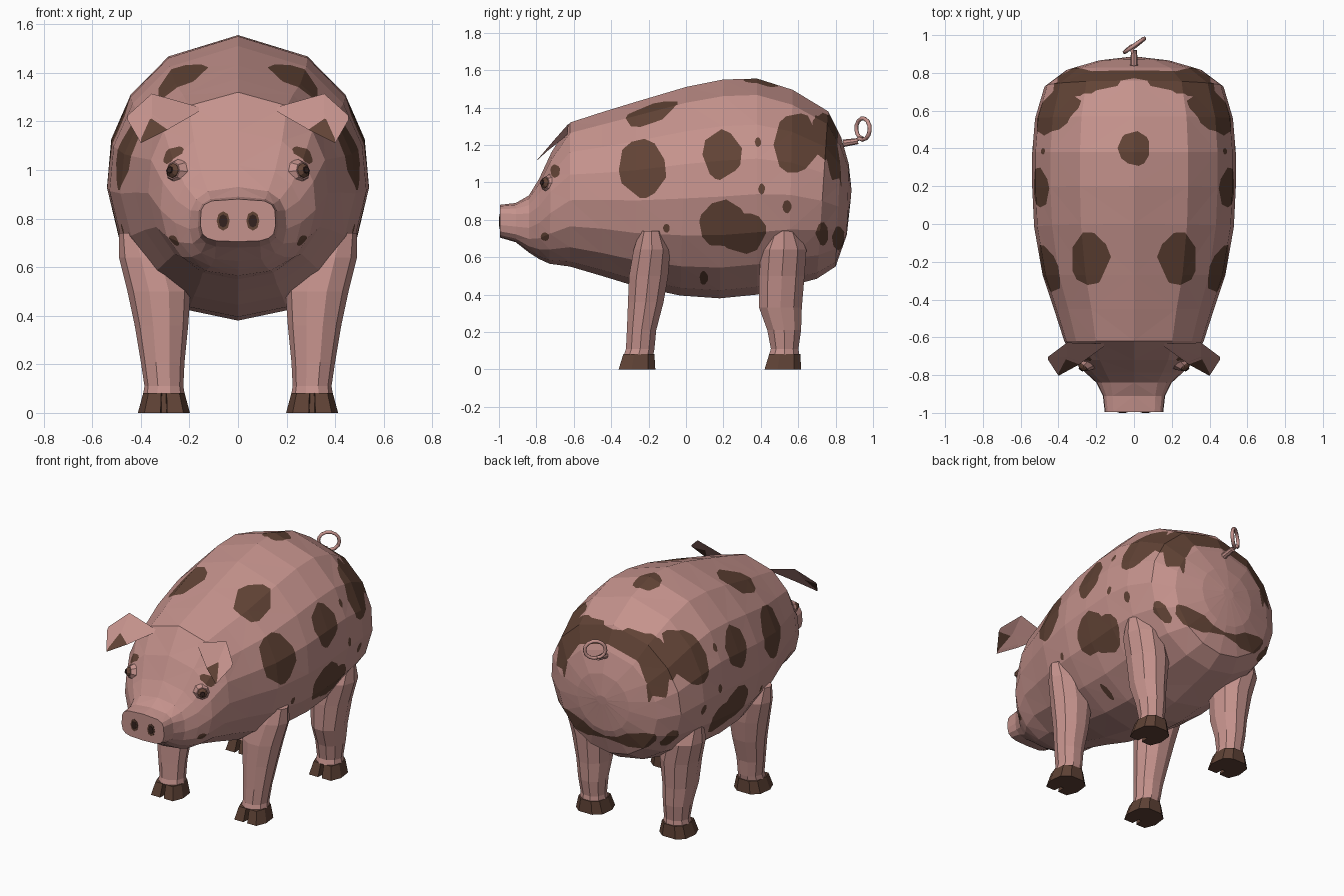
import bpy, bmesh, math, random
from mathutils import Vector, Matrix
from mathutils.bvhtree import BVHTree

old = bpy.data.objects.get("Cube")
if old:
    bpy.data.objects.remove(old, do_unlink=True)


def material(name, rgb):
    m = bpy.data.materials.new(name)
    m.use_nodes = True
    m.diffuse_color = (*rgb, 1)
    bsdf = m.node_tree.nodes["Principled BSDF"]
    bsdf.inputs["Base Color"].default_value = (*rgb, 1)
    bsdf.inputs["Roughness"].default_value = 0.8
    return m


pink = material("skin pink", (0.56, 0.29, 0.265))
brown = material("spot brown", (0.12, 0.056, 0.036))
hoof_brown = material("hoof brown", (0.11, 0.053, 0.035))
dark = material("dark brown", (0.035, 0.016, 0.013))


def finish(name, bm, *mats):
    mesh = bpy.data.meshes.new(name)
    bm.to_mesh(mesh)
    bm.free()
    for m in mats:
        mesh.materials.append(m)
    ob = bpy.data.objects.new(name, mesh)
    bpy.context.collection.objects.link(ob)
    return ob


def loft(rings):
    """Skin a list of equal-length point rings and cap both ends."""
    bm = bmesh.new()
    rows = [[bm.verts.new(p) for p in ring] for ring in rings]
    n = len(rows[0])
    for a, b in zip(rows, rows[1:]):
        for i in range(n):
            j = (i + 1) % n
            bm.faces.new((a[i], a[j], b[j], b[i]))
    bm.faces.new(rows[0])
    bm.faces.new(rows[-1])
    bmesh.ops.recalc_face_normals(bm, faces=bm.faces[:])
    return bm


def facing(normal, loc, scale=(1, 1, 1)):
    """Matrix that turns local z towards the normal."""
    return Matrix.LocRotScale(loc, Vector(normal).to_track_quat('Z', 'Y'), Vector(scale))


def disc(name, mat, matrix, r1, r2, depth, sides=8):
    bm = bmesh.new()
    bmesh.ops.create_cone(bm, cap_ends=True, segments=sides, radius1=r1,
                          radius2=r2, depth=depth, matrix=matrix)
    return finish(name, bm, mat)


# Body and head: top (y, z), bottom (y, z), half width, squareness
half = [0, 32, 55, 75, 94, 115, 136, 158]
angles = [math.radians(a) for a in half + [180] + [360 - a for a in half[:0:-1]]]
sections = [
    (-.995, .88, -.995, .705, .155, .55),
    (-.91, .89, -.91, .68, .165, .6),
    (-.84, .93, -.84, .625, .20, .75),
    (-.785, 1.02, -.785, .59, .26, .85),
    (-.72, 1.16, -.73, .565, .32, .9),
    (-.62, 1.32, -.62, .55, .37, .95),
    (-.45, 1.375, -.45, .50, .425, 1),
    (-.27, 1.43, -.27, .445, .485, 1),
    (0, 1.51, -.03, .395, .53, 1),
    (.2, 1.55, .18, .38, .54, 1),
    (.38, 1.555, .38, .40, .54, 1),
    (.57, 1.495, .55, .445, .525, 1),
    (.76, 1.38, .70, .485, .475, 1),
    (.83, 1.24, .80, .55, .36, 1),
    (.87, 1.10, .86, .72, .19, 1),
    (.885, .96, .88, .90, .04, 1),
]


def body_ring(yt, zt, yb, zb, w, p):
    ring = []
    for a in angles:
        s, c = math.sin(a), math.cos(a)
        s = math.copysign(abs(s) ** p, s)
        t = (1 - math.copysign(abs(c) ** p, c)) / 2
        ring.append((w * s, yt + (yb - yt) * t, zt + (zb - zt) * t))
    return ring


body = loft([body_ring(*s) for s in sections])
bmesh.ops.triangulate(body, faces=body.faces[:])
skin = BVHTree.FromBMesh(body)


def cut_spot(bm, u, v, look, cu, cv, ru, rv, seed):
    """Cut a rough oval into the faces that look one way and paint it."""
    rng = random.Random(seed)
    u, v, look = Vector(u), Vector(v), Vector(look)
    bm.normal_update()
    inside = []
    for f in bm.faces:
        us = [u.dot(w.co) for w in f.verts]
        vs = [v.dot(w.co) for w in f.verts]
        if (f.normal.dot(look) > .05 and min(us) < cu + ru and max(us) > cu - ru
                and min(vs) < cv + rv and max(vs) > cv - rv):
            inside.append(f)
    sides = 11
    for i in range(sides):
        a = (i + rng.uniform(-.25, .25)) / sides * math.tau
        du, dv = math.cos(a), math.sin(a)
        h = math.hypot(ru * du, rv * dv) * rng.uniform(.88, 1.02)
        no = u * du + v * dv
        co = u * cu + v * cv + no * h
        geom = set(inside)
        for f in inside:
            geom.update(f.edges)
            geom.update(f.verts)
        out = bmesh.ops.bisect_plane(bm, geom=list(geom), dist=1e-5, plane_co=co, plane_no=no)
        inside = [f for f in out["geom"] if isinstance(f, bmesh.types.BMFace)
                  and (f.calc_center_median() - co).dot(no) < 0]
    for f in inside:
        f.material_index = 1


# Spots on the flanks (y, z, radii), mirrored
flank = [
    (-.235, 1.08, .125, .16), (.19, 1.15, .105, .135), (.59, 1.21, .125, .165),
    (.74, 1.25, .075, .13), (.2, .78, .14, .12), (.3, .73, .13, .11),
    (.385, 1.215, .016, .026), (.405, .965, .018, .03), (.54, .87, .023, .037),
    (-.105, .755, .017, .025), (.73, .725, .03, .067), (.815, .70, .032, .067),
    (.095, .49, .022, .037), (-.755, .71, .023, .023), (-.70, 1.06, .025, .037),
]
# Spots on the back (x, y, radii), mirrored
back = [(.235, -.18, .1, .145), (.28, .755, .13, .065)]
for s in (1, -1):
    for k, spot in enumerate(flank):
        cut_spot(body, (0, 1, 0), (0, 0, 1), (s, 0, 0), *spot, k)
    for k, spot in enumerate(back):
        cut_spot(body, (s, 0, 0), (0, 1, 0), (0, 0, 1), *spot, k + 50)
cut_spot(body, (1, 0, 0), (0, 1, 0), (0, 0, 1), 0, .4, .085, .095, 9)
finish("body", body, pink, brown)

# Legs: z, y range, x range per ring
front = [(.08, -.335, -.17, .22, .39), (.11, -.325, -.165, .225, .385),
         (.21, -.32, -.155, .22, .40), (.36, -.315, -.115, .205, .425),
         (.5, -.31, -.09, .195, .455), (.64, -.285, -.08, .23, .49),
         (.74, -.25, -.12, .30, .49)]
rear = [(.08, .44, .61, .22, .39), (.11, .45, .605, .225, .385),
        (.21, .43, .62, .22, .40), (.33, .385, .625, .21, .42),
        (.5, .385, .64, .195, .45), (.64, .395, .65, .23, .485),
        (.74, .45, .60, .30, .48)]
# Cloven hoof outline, right half from the cleft round to the heel
toe = [(.1, -.45), (.13, -1), (.75, -1), (1, -.3), (.9, .6), (.45, 1)]
outline = toe + [(-x, y) for x, y in reversed(toe)]

for s, side in ((1, "left"), (-1, "right")):
    for kind, rings, y_mid in (("front", front, -.262), ("rear", rear, .518)):
        pts = []
        for z, y0, y1, x0, x1 in rings:
            pts.append([(s * ((x0 + x1) / 2 + (x1 - x0) / 2 * math.cos(a)),
                         (y0 + y1) / 2 + (y1 - y0) / 2 * math.sin(a), z)
                        for a in (i * math.tau / 10 for i in range(10))])
        finish(f"{kind}_leg_{side}", loft(pts), pink)
        hoof = loft([[(s * .305 + x * rx, y_mid + dy + y * ry, z) for x, y in outline]
                     for z, rx, ry, dy in ((0, .107, .098, 0), (.082, .085, .083, .01))])
        finish(f"{kind}_hoof_{side}", hoof, hoof_brown)

    # Ear: thin bent plate with a brown patch inside the tip
    rim = [Vector((s * x, y, z)) for x, y, z in (
        (.16, -.645, 1.245), (.355, -.64, 1.30), (.455, -.715, 1.21),
        (.40, -.80, 1.115), (.29, -.74, 1.17))]
    mid = Vector((s * .355, -.715, 1.215))
    depth = Vector((0, .012, .014))
    bm = bmesh.new()
    fr = [bm.verts.new(p - depth * .3) for p in rim]
    bk = [bm.verts.new(p + depth) for p in rim]
    cf, cb = bm.verts.new(mid - depth * .3), bm.verts.new(mid + depth)
    for i in range(5):
        j = (i + 1) % 5
        f = bm.faces.new((fr[i], fr[j], cf))
        f.material_index = int(i in (2, 3))
        bm.faces.new((bk[j], bk[i], cb))
        bm.faces.new((fr[j], fr[i], bk[i], bk[j]))
    bmesh.ops.recalc_face_normals(bm, faces=bm.faces[:])
    finish(f"ear_{side}", bm, pink, brown)

    # Eye: pink lid ring, brown ball, dark pupil
    loc, no, _, _ = skin.find_nearest(Vector((s * .27, -.76, 1.0)))
    no = Vector((s * .6, -.75, .15)).normalized()
    disc(f"eyelid_{side}", pink, facing(no, loc), .055, .036, .03)
    bm = bmesh.new()
    bmesh.ops.create_uvsphere(bm, u_segments=8, v_segments=6, radius=.034,
                              matrix=facing(no, loc + no * .004))
    finish(f"eye_{side}", bm, brown)
    disc(f"pupil_{side}", dark, facing(no, loc + no * .035), .016, .013, .008)

    # Nostril: brown rim plate and dark opening
    for name, mat, y, r in (("nostril_rim", brown, -.995, 1), ("nostril", dark, -.997, .68)):
        disc(f"{name}_{side}", mat,
             facing((0, -1, 0), Vector((s * .061, y, .79)), (r, r, 1))
             @ Matrix.Diagonal((.027, .04, 1, 1)), 1, 1, .006)

# Tail: short stump and a curled tube
disc("tail_stump", pink, facing((0, 1, .15), Vector((0, .88, 1.215))), .02, .016, .08)
curve = bpy.data.curves.new("tail_curl", 'CURVE')
curve.dimensions = '3D'
curve.bevel_depth = .011
curve.bevel_resolution = 1
curve.use_fill_caps = True
path = [(0, .89, 1.215)]
for i in range(15):
    a = -math.pi / 2 - .5 + i * math.tau / 13
    r = .06 - i * .0006
    path.append((.85 * r * math.cos(a) + .012 - i * .0015,
                 .945 + .65 * r * math.cos(a), 1.287 + r * math.sin(a)))
spline = curve.splines.new('POLY')
spline.points.add(len(path) - 1)
for pt, co in zip(spline.points, path):
    pt.co = (*co, 1)
curve.materials.append(pink)
tail = bpy.data.objects.new("tail_curl", curve)
bpy.context.collection.objects.link(tail)
